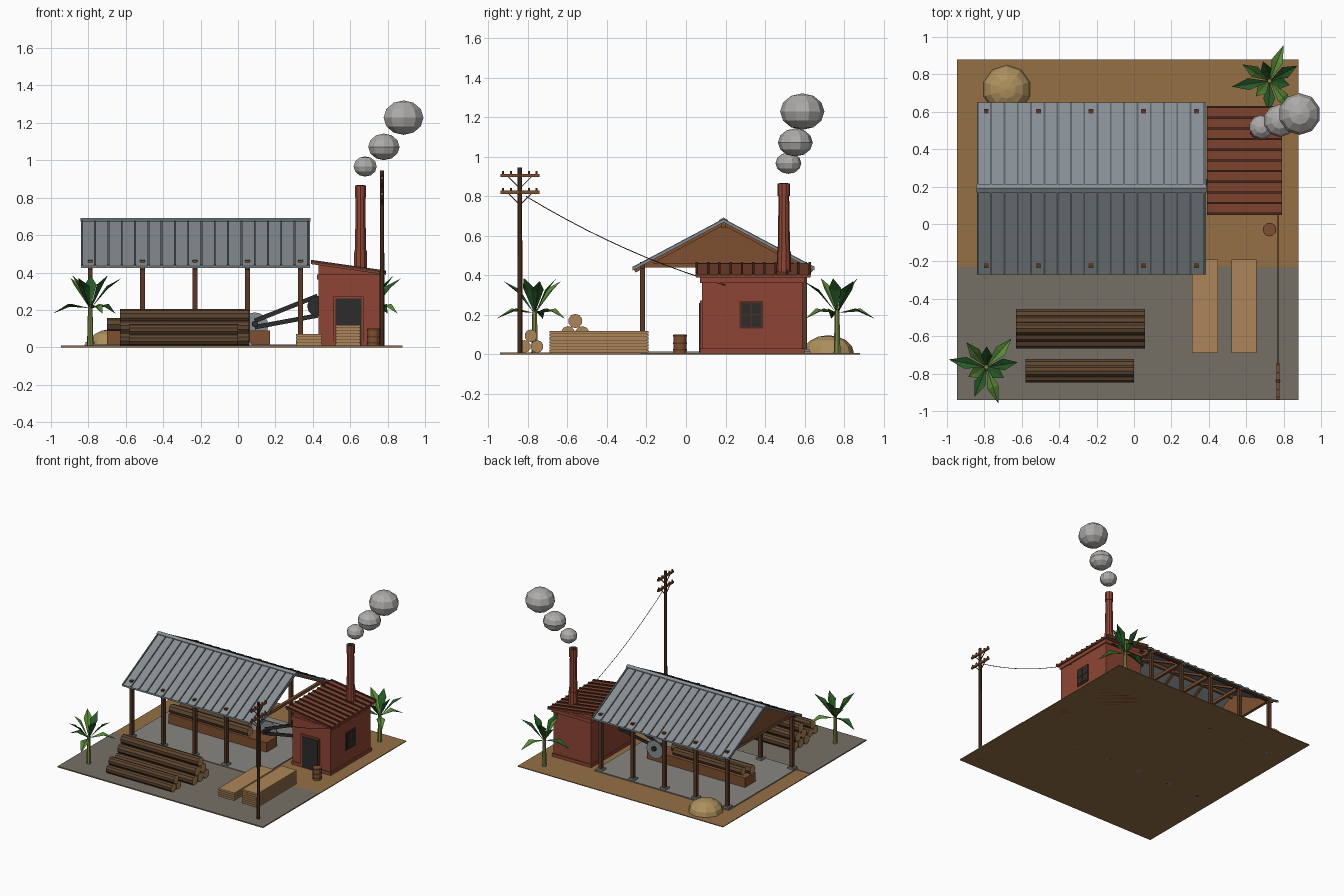
import bpy, bmesh, math
from mathutils import Vector, Matrix

if "Cube" in bpy.data.objects:
    bpy.data.objects.remove(bpy.data.objects["Cube"])

def mat(name, r, g, b):
    m = bpy.data.materials.new(name)
    m.diffuse_color = (r, g, b, 1)
    m.use_nodes = True
    m.node_tree.nodes["Principled BSDF"].inputs["Base Color"].default_value = m.diffuse_color
    return m

EARTH = mat("earth", .30, .16, .06); YARD = mat("yard", .18, .16, .13)
CONC = mat("concrete", .25, .24, .22); STEEL = mat("steel", .24, .27, .29)
RIB = mat("dark_steel", .10, .12, .13); WOOD = mat("wood", .10, .04, .02)
GABLE = mat("gable_wood", .21, .08, .03); BRICK = mat("brick", .27, .06, .035)
TILE = mat("tile", .22, .06, .03); TILE2 = mat("dark_tile", .08, .025, .015)
DARK = mat("dark", .025, .025, .025); BARK = mat("bark", .11, .06, .03)
CUT = mat("cut_wood", .42, .24, .10); SAWDUST = mat("sawdust", .42, .28, .11)
LEAF = mat("leaf", .10, .25, .04); LEAF2 = mat("dark_leaf", .02, .10, .02)
TRUNK = mat("trunk", .20, .24, .06); SMOKE = mat("smoke", .42, .41, .40)

def finish(name, bm, *mats):
    bmesh.ops.recalc_face_normals(bm, faces=bm.faces)
    me = bpy.data.meshes.new(name)
    bm.to_mesh(me); bm.free()
    for m in mats:
        me.materials.append(m)
    ob = bpy.data.objects.new(name, me)
    bpy.context.collection.objects.link(ob)
    return ob

def box(name, lo, hi, m):
    bm = bmesh.new()
    lo, hi = Vector(lo), Vector(hi)
    bmesh.ops.create_cube(bm, size=1, matrix=Matrix.Translation((lo + hi) / 2) @ Matrix.Diagonal((*(hi - lo), 1)))
    return finish(name, bm, m)

def along(p, q):
    p, q = Vector(p), Vector(q)
    d = q - p
    return Matrix.Translation((p + q) / 2) @ d.to_track_quat('Z', 'Y').to_matrix().to_4x4(), d.length

def beam(name, p, q, w, h, m):
    M, length = along(p, q)
    bm = bmesh.new()
    bmesh.ops.create_cube(bm, size=1, matrix=M @ Matrix.Diagonal((w, h, length, 1)))
    return finish(name, bm, m)

def cyl(name, p, q, r1, r2, n, m, cap=None):
    M, length = along(p, q)
    bm = bmesh.new()
    bmesh.ops.create_cone(bm, cap_ends=True, segments=n, radius1=r1, radius2=r2, depth=length, matrix=M)
    if cap:
        for f in bm.faces:
            f.material_index = int(len(f.verts) > 4)
    return finish(name, bm, m, *([cap] if cap else []))

def prism(name, pts, a, b, m, axis='x'):
    """Extrude a (y,z) outline along x, or an (x,z) outline along y."""
    bm = bmesh.new()
    at = lambda t: [bm.verts.new((t, u, v) if axis == 'x' else (u, t, v)) for u, v in pts]
    A, B = at(a), at(b)
    n = len(pts)
    bm.faces.new(A); bm.faces.new(B)
    for i in range(n):
        bm.faces.new((A[i], A[(i + 1) % n], B[(i + 1) % n], B[i]))
    return finish(name, bm, m)

def ball(name, c, r, rz, seg, rings, m, half=False):
    bm = bmesh.new()
    bmesh.ops.create_uvsphere(bm, u_segments=seg, v_segments=rings, radius=1,
                              matrix=Matrix.Translation(c) @ Matrix.Diagonal((r, r, rz, 1)))
    if half:
        bmesh.ops.bisect_plane(bm, geom=bm.verts[:] + bm.edges[:] + bm.faces[:], plane_co=c,
                               plane_no=(0, 0, -1), clear_outer=True)
    return finish(name, bm, m)

# Ground
box("earth_base", (-.945, -.94, 0), (.88, .88, .006), EARTH)
box("front_yard", (-.945, -.94, .001), (.88, -.23, .009), YARD)
box("shed_floor", (-.82, -.25, .001), (.37, .63, .014), CONC)

# Open shed: posts, footings, trusses
RY, RZ, EZ = .19, .68, .43
slope = (RZ - EZ) / .46
for x in (-.79, -.51, -.23, .05, .335):
    for y in (-.22, .60):
        box("shed_post", (x - .013, y - .013, 0), (x + .013, y + .013, .468), WOOD)
        box("post_footing", (x - .025, y - .025, 0), (x + .025, y + .025, .028), CONC)
        s = -1 if y < RY else 1
        beam("rafter", (x, RY + s * .45, EZ - .007), (x, RY, RZ - .016), .02, .02, GABLE)
    box("tie_beam", (x - .011, -.235, .44), (x + .011, .615, .462), GABLE)
for y in (-.22, .60):
    box("eave_beam", (-.82, y - .011, .435), (.365, y + .011, .455), WOOD)
box("ridge_beam", (-.82, RY - .01, .64), (.365, RY + .01, .667), GABLE)
prism("gable_wall", [(-.21, .45), (.59, .45), (RY, .668)], -.795, -.78, GABLE)

# Corrugated roof
for s in (-1, 1):
    e = RY + s * .46
    prism("roof_sheet", [(RY, RZ - .012), (e, EZ - .006), (e, EZ + .006), (RY, RZ)], -.84, .385, STEEL)
    for i in range(18):
        x = -.835 + i * .0711
        prism("roof_rib", [(RY, RZ - .002), (e, EZ), (e, EZ + .013), (RY, RZ + .007)], x - .005, x + .005, RIB)
prism("ridge_cap", [(RY - .022, .674), (RY, .684), (RY + .022, .674), (RY + .022, .68), (RY, .692), (RY - .022, .68)],
      -.842, .387, STEEL)

# Saw bench with log, blade and drive belts
box("saw_bench", (-.70, .12, .014), (.17, .25, .09), GABLE)
cyl("bench_log", (-.70, .155, .122), (0, .155, .122), .036, .036, 8, BARK, CUT)
cyl("bench_log", (-.66, .215, .12), (-.05, .215, .12), .03, .03, 8, BARK, CUT)
cyl("saw_blade", (.09, .262, .115), (.09, .27, .115), .072, .072, 16, STEEL)
cyl("saw_shaft", (.09, .19, .125), (.09, .29, .125), .018, .018, 8, DARK)
cyl("drive_pulley", (.425, .20, .22), (.425, .24, .22), .055, .055, 12, DARK)
for z1, z2 in ((.142, .275), (.108, .17)):
    beam("drive_belt", (.09, .22, z1), (.425, .22, z2), .008, .024, DARK)

# Boiler house
box("house_walls", (.43, .08, 0), (.765, .59, .385), BRICK)
box("house_plinth", (.423, .072, 0), (.773, .60, .03), BRICK)
box("house_cornice", (.422, .072, .362), (.774, .60, .39), BRICK)
roof = lambda o, t: [(.39, .445 + o), (.79, .388 + o), (.79, .388 + o + t), (.39, .445 + o + t)]
prism("house_roof", roof(0, .014), .05, .63, TILE, 'y')
for i in range(11):
    y = .055 + i * .057
    prism("tile_rib", roof(.01, .013), y - .006, y + .006, TILE2, 'y')
prism("house_upper_wall", [(.43, .385), (.765, .385), (.765, .392), (.43, .44)], .09, .58, BRICK, 'y')
box("door_frame", (.508, .07, .008), (.672, .082, .272), BRICK)
box("door", (.52, .067, .01), (.66, .08, .26), DARK)
box("window_frame", (.76, .27, .13), (.772, .39, .27), TILE2)
box("window_glass", (.765, .282, .142), (.775, .378, .258), DARK)
box("window_bar", (.77, .326, .142), (.778, .334, .258), TILE2)
box("window_bar", (.77, .282, .197), (.778, .378, .204), TILE2)

# Chimney and smoke
cx, cy = .655, .495
cyl("chimney", (cx, cy, .36), (cx, cy, .85), .034, .026, 10, BRICK)
cyl("chimney_base", (cx, cy, .39), (cx, cy, .52), .037, .035, 10, BRICK)
cyl("chimney_collar", (cx, cy, .80), (cx, cy, .865), .032, .032, 10, BRICK)
cyl("chimney_mouth", (cx, cy, .85), (cx, cy, .867), .022, .022, 10, DARK)
for c, r, rz in (((.68, .518, .967), .065, .054), ((.78, .553, 1.072), .088, .071), ((.885, .588, 1.228), .112, .092)):
    ball("smoke_puff", c, r, rz, 10, 6, SMOKE)

# Log piles
for x0, x1, r, logs in ((-.63, .06, .036, [(-.632, .045), (-.56, .045), (-.488, .045), (-.597, .107), (-.525, .107), (-.56, .169)]),
                        (-.58, 0, .032, [(-.817, .04), (-.753, .04), (-.785, .094)])):
    for y, z in logs:
        cyl("pile_log", (x0, y, z), (x1, y, z), r, r, 10, BARK, CUT)

# Plank stacks
for x0, x1, n in ((.31, .45, 4), (.52, .655, 7)):
    for i in range(n):
        z = .01 + i * .016
        box("plank_layer", (x0, -.69, z), (x1, -.19, z + .013), CUT)
        if i < n - 1:
            box("plank_spacer", (x0 + .006, -.684, z + .012), (x1 - .006, -.196, z + .017), BARK)

# Barrel
cyl("barrel", (.725, -.03, .006), (.725, -.03, .1), .033, .033, 12, GABLE)
for z in (.02, .052, .09):
    cyl("barrel_hoop", (.725, -.03, z), (.725, -.03, z + .008), .036, .036, 12, WOOD)

# Sawdust heap
ball("sawdust_heap", (-.68, .72, .005), .13, .092, 10, 8, SAWDUST, True)

# Utility pole with cross arms and sagging wire
px, py = .77, -.84
cyl("utility_pole", (px, py, 0), (px, py, .945), .013, .011, 8, WOOD)
for z in (.905, .82):
    box("cross_arm", (px - .007, py - .098, z - .008), (px + .007, py + .098, z + .008), GABLE)
    for s in (-1, 1):
        beam("arm_brace", (px, py + s * .065, z), (px, py, z - .065), .005, .005, WOOD)
        for d in (.045, .085):
            cyl("insulator", (px, py + s * d, z + .006), (px, py + s * d, z + .022), .005, .005, 6, GABLE)
cu = bpy.data.curves.new("power_wire", 'CURVE')
cu.dimensions = '3D'; cu.bevel_depth = .0022; cu.bevel_resolution = 0
sp = cu.splines.new('POLY')
sp.points.add(10)
for i, p in enumerate(sp.points):
    t = i / 10
    p.co = (px, py + .03 + 1.01 * t, .80 - .45 * t - .16 * t * (1 - t), 1)
cu.materials.append(WOOD)
bpy.context.collection.objects.link(bpy.data.objects.new("power_wire", cu))

# Broad-leaf plants: alternating raised and drooping leaves
for cx, cy, turn in ((-.79, -.765, .15), (.725, .765, .5)):
    cyl("plant_trunk", (cx, cy, 0), (cx, cy, .23), .018, .012, 7, TRUNK)
    for i in range(9):
        a = turn + i * math.tau / 9
        out, side = Vector((math.cos(a), math.sin(a), 0)), Vector((-math.sin(a), math.cos(a), 0))
        reach, top = ((.17, .37), (.205, .18), (.11, .385))[i % 3]
        mid_z = .5 * (.22 + top) + .025
        o = Vector((cx, cy, 0))
        bm = bmesh.new()
        V = lambda d, s, z: bm.verts.new(o + out * d + side * s + Vector((0, 0, z)))
        b, m, t = V(.005, 0, .21), V(reach * .55, 0, mid_z - .008), V(reach, 0, top)
        for s in (-.032, .032):
            e = V(reach * .55, s, mid_z + .008)
            bm.faces.new((b, m, e)); bm.faces.new((m, t, e))
        finish("plant_leaf", bm, LEAF if i % 2 else LEAF2)
